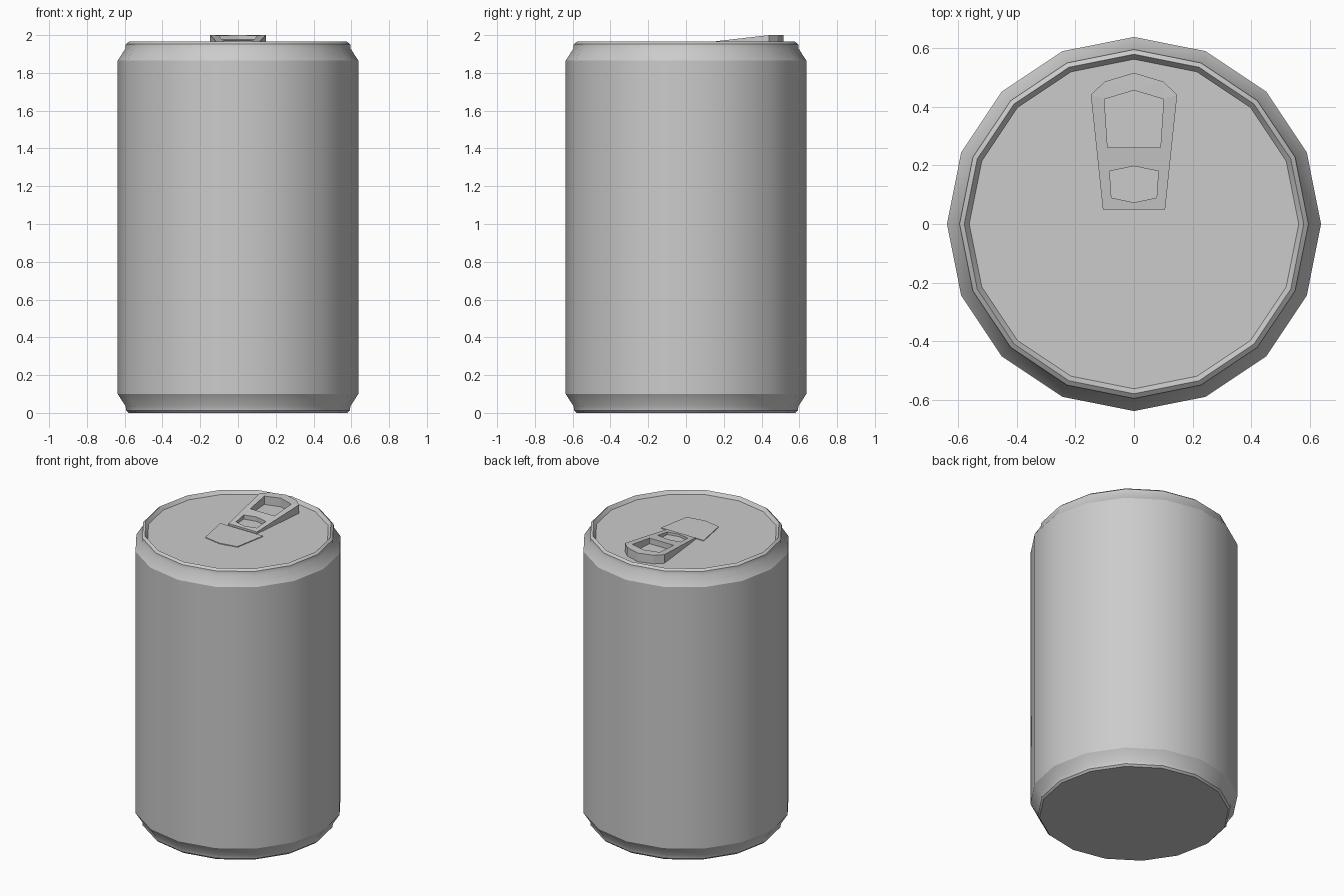
import bpy, bmesh, math

if "Cube" in bpy.data.objects:
    bpy.data.objects.remove(bpy.data.objects["Cube"])

SIDES = 16
LID_Z = 1.942


def finish(name, bm, smooth=False):
    bmesh.ops.recalc_face_normals(bm, faces=bm.faces)
    mesh = bpy.data.meshes.new(name)
    bm.to_mesh(mesh)
    bm.free()
    obj = bpy.data.objects.new(name, mesh)
    bpy.context.collection.objects.link(obj)
    if smooth:
        bpy.ops.object.select_all(action='DESELECT')
        obj.select_set(True)
        bpy.context.view_layer.objects.active = obj
        bpy.ops.object.shade_smooth_by_angle(angle=math.radians(28))
    return obj


def lathe(name, profile):
    """Stack of 16-sided rings, closed with a flat face at each end."""
    bm = bmesh.new()
    rings = []
    for r, z in profile:
        rings.append([bm.verts.new((r * math.cos(math.tau * i / SIDES),
                                    r * math.sin(math.tau * i / SIDES), z))
                      for i in range(SIDES)])
    for a, b in zip(rings, rings[1:]):
        for i in range(SIDES):
            j = (i + 1) % SIDES
            bm.faces.new((a[i], a[j], b[j], b[i]))
    bm.faces.new(rings[0])
    bm.faces.new(rings[-1])
    return finish(name, bm, smooth=True)


def mirrored(half):
    """Close a right-hand half outline by mirroring it across x = 0."""
    return half + [(-x, y) for x, y in reversed(half) if x > 0]


def plate(name, loops, top_z, base_z):
    """Flat plate with holes; top_z gives the upper surface height along y."""
    bm = bmesh.new()
    edges = []
    for loop in loops:
        vs = [bm.verts.new((x, y, base_z)) for x, y in loop]
        edges += [bm.edges.new((vs[i - 1], vs[i])) for i in range(len(vs))]
    bmesh.ops.triangle_fill(bm, use_beauty=True, edges=edges, normal=(0, 0, 1))
    res = bmesh.ops.extrude_face_region(bm, geom=bm.faces[:], use_keep_orig=True)
    for v in res["geom"]:
        if isinstance(v, bmesh.types.BMVert):
            v.co.z = top_z(v.co.y)
    return finish(name, bm)


# Can body with chamfered shoulders, rims and recessed lid
lathe("can_body", [
    (0.580, 0.0), (0.592, 0.012), (0.595, 0.035), (0.637, 0.10),
    (0.637, 1.865), (0.597, 1.927), (0.594, 1.952), (0.578, 1.965),
    (0.561, LID_Z)])

# Pull tab: sloped ring with two openings
outer = mirrored([(0.106, 0.05), (0.147, 0.44), (0.10, 0.485), (0, 0.515)])
finger_hole = mirrored([(0.09, 0.26), (0.101, 0.425), (0, 0.455)])
rivet_hole = mirrored([(0, 0.073), (0.077, 0.09), (0.083, 0.18), (0, 0.197)])
plate("pull_tab", [outer, finger_hole, rivet_hole],
      lambda y: min(2.0, 1.955 + (y - 0.05) * 0.045 / 0.39), LID_Z)

# Opening panel in front of the tab
panel = mirrored([(0, -0.20), (0.12, -0.178), (0.16, 0.04)])
plate("opening_panel", [panel], lambda y: LID_Z + 0.005, LID_Z)
